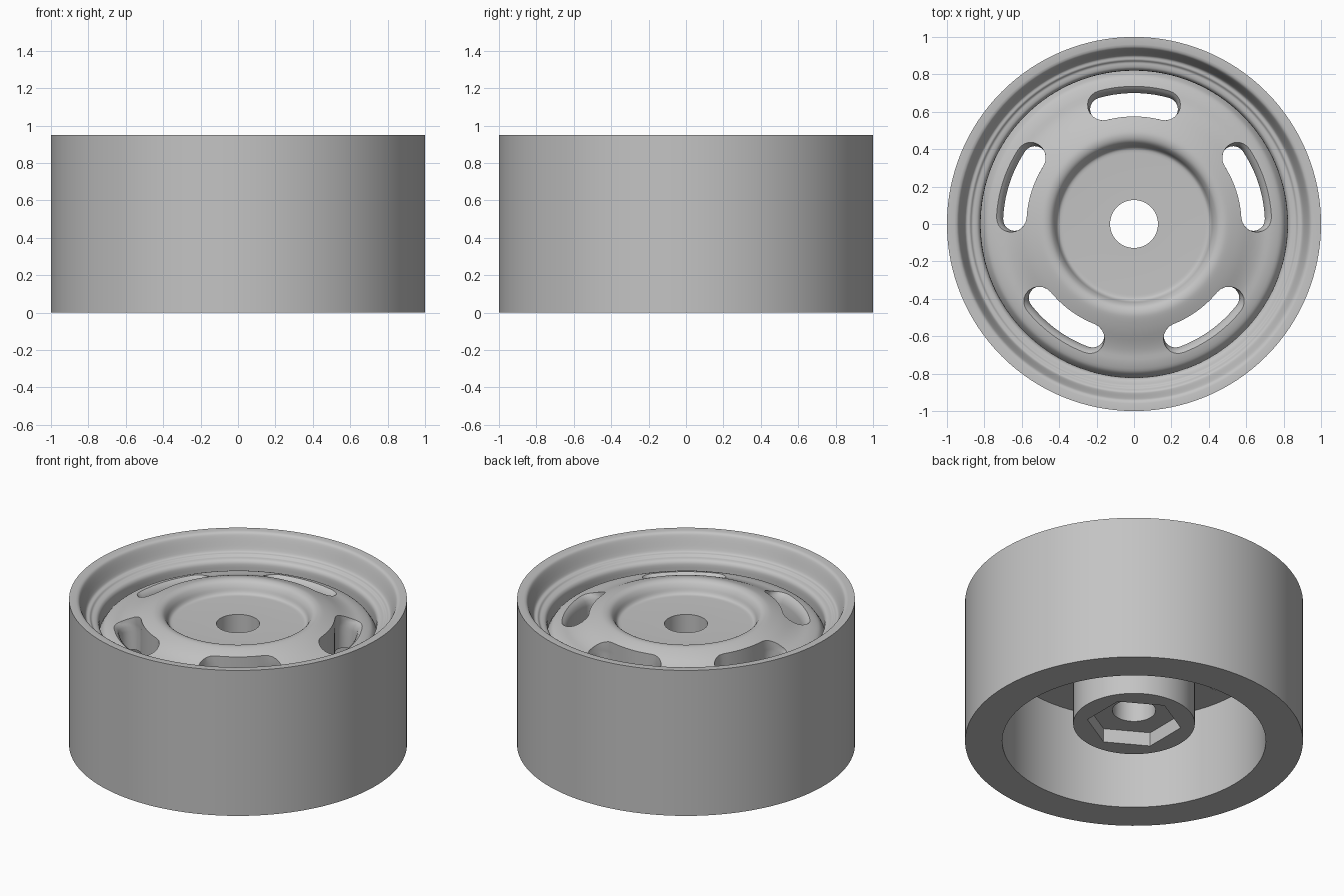
import bpy
import bmesh
from math import sin, cos, pi, radians
from mathutils import Vector

cube = bpy.data.objects.get("Cube")
if cube:
    bpy.data.objects.remove(cube, do_unlink=True)

grey = bpy.data.materials.new("plain grey")
grey.use_nodes = True
colour = (0.55, 0.55, 0.55, 1)
grey.diffuse_color = colour
grey.node_tree.nodes["Principled BSDF"].inputs["Base Color"].default_value = colour


def make_object(name, bm):
    bmesh.ops.recalc_face_normals(bm, faces=bm.faces)
    mesh = bpy.data.meshes.new(name)
    bm.to_mesh(mesh)
    bm.free()
    mesh.materials.append(grey)
    obj = bpy.data.objects.new(name, mesh)
    bpy.context.collection.objects.link(obj)
    return obj


def loft(name, rings, close_ends):
    """Bridge rings of points; either cap the ends or join last to first."""
    bm = bmesh.new()
    rows = [[bm.verts.new(p) for p in ring] for ring in rings]
    n = len(rows[0])
    pairs = list(zip(rows, rows[1:]))
    if close_ends:
        bm.faces.new(rows[0])
        bm.faces.new(rows[-1])
    else:
        pairs.append((rows[-1], rows[0]))
    for a, b in pairs:
        for i in range(n):
            j = (i + 1) % n
            bm.faces.new((a[i], a[j], b[j], b[i]))
    return make_object(name, bm)


def smooth_path(points, steps=3):
    """Catmull-Rom curve through the points."""
    pts = [Vector(p) for p in points]
    pts = [pts[0]] + pts + [pts[-1]]
    out = []
    for a, b, c, d in zip(pts, pts[1:], pts[2:], pts[3:]):
        for k in range(steps):
            t = k / steps
            out.append((2 * b + (c - a) * t + (2 * a - 5 * b + 4 * c - d) * t ** 2
                        + (3 * b - a - 3 * c + d) * t ** 3) / 2)
    return out + [pts[-1]]


def circle(r, z, n, turn=0.0):
    return [(r * cos(turn + 2 * pi * i / n), r * sin(turn + 2 * pi * i / n), z)
            for i in range(n)]


def slot_outline(r_in, r_out, half_angle, z, turn):
    """Curved slot with rounded ends."""
    mid, half = (r_in + r_out) / 2, (r_out - r_in) / 2
    steps = 10
    pts = []
    for side, r in ((1, r_out), (-1, r_in)):
        for i in range(steps + 1):
            a = turn + side * half_angle * (2 * i / steps - 1)
            pts.append((r * cos(a), r * sin(a), z))
        a = turn + side * half_angle
        for i in range(1, steps):
            b = a + side * pi * i / steps + (0 if side > 0 else pi)
            if side < 0:
                b = a + pi + pi * i / steps
            pts.append((mid * cos(a) + half * cos(b), mid * sin(a) + half * sin(b), z))
    return pts


# Rim lip, stepped inner wall and domed disc with a dished centre
rim_curve = smooth_path([(.96, .95), (.943, .943), (.93, .918), (.907, .855), (.895, .839),
                         (.878, .836), (.866, .825), (.85, .822), (.834, .816),
                         (.823, .8), (.82, .775)])
disc_curve = smooth_path([(.82, .725), (.805, .75), (.785, .77), (.74, .785), (.69, .793),
                          (.64, .81), (.575, .84), (.51, .863), (.475, .868), (.445, .858),
                          (.425, .833), (.413, .806), (.4, .793), (.38, .79)])
profile = [(1, 0), (1, .95)] + rim_curve + disc_curve
# Axle hole, hub boss, underside of the disc and inner drum wall
profile += [(.128, .79), (.128, .12), (.36, .12), (.36, .61), (.78, .61), (.78, 0)]
wheel = loft("wheel", [circle(r, z, 128) for r, z in profile], False)

# Five slots with a rounded outer edge, and the hexagonal nut pocket
cutters = []
slot_levels = [(.5, .7, 15.7), (.725, .7, 15.7), (.755, .708, 15.5),
               (.775, .722, 15.1), (.79, .742, 14.5), (1, .745, 14.5)]
for i in range(5):
    turn = pi / 2 + i * 2 * pi / 5
    rings = [slot_outline(.575, r, radians(a), z, turn) for z, r, a in slot_levels]
    cutters.append(loft("slot_cutter", rings, True))
cutters.append(loft("hex_cutter", [circle(.28, z, 6, pi / 6) for z in (.05, .21)], True))

bpy.ops.object.select_all(action='DESELECT')
wheel.select_set(True)
bpy.context.view_layer.objects.active = wheel
for cutter in cutters:
    cutter.hide_render = True
    mod = wheel.modifiers.new("cut", 'BOOLEAN')
    mod.operation = 'DIFFERENCE'
    mod.solver = 'EXACT'
    mod.object = cutter
    bpy.ops.object.modifier_apply(modifier=mod.name)
    bpy.data.objects.remove(cutter, do_unlink=True)

bpy.ops.object.shade_smooth_by_angle(angle=radians(32))
